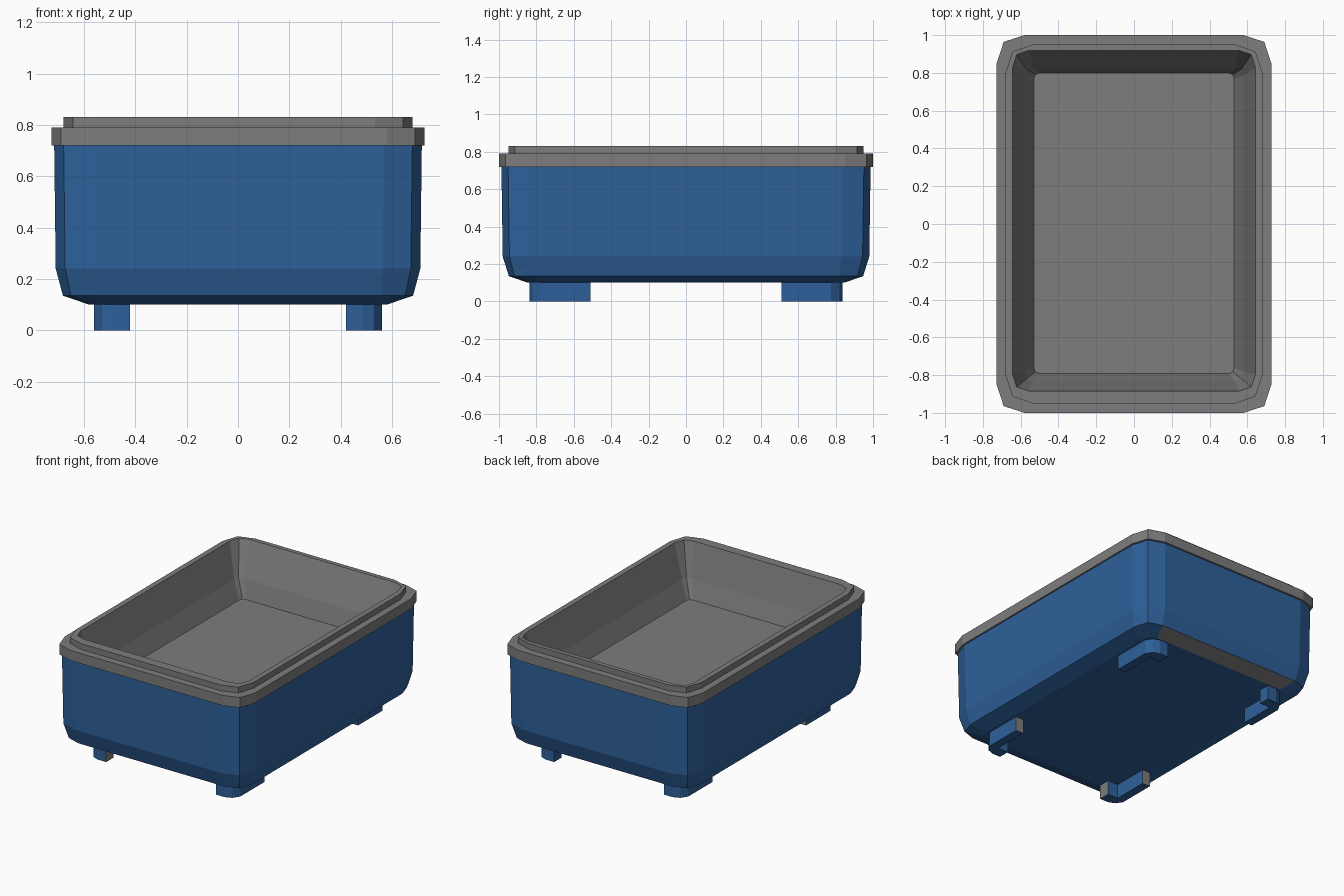
import bpy, bmesh

if "Cube" in bpy.data.objects:
    bpy.data.objects.remove(bpy.data.objects["Cube"])


def material(name, rgb):
    m = bpy.data.materials.new(name)
    m.diffuse_color = (*rgb, 1)
    m.use_nodes = True
    m.node_tree.nodes["Principled BSDF"].inputs["Base Color"].default_value = m.diffuse_color
    return m


BLUE = material("blue plastic", (0.027, 0.118, 0.325))
GREY = material("grey plastic", (0.205, 0.205, 0.205))


def ring(hx, hy, z, k=1.0, yo=0.0):
    """Rectangle with two-segment corners; k scales the corner cut."""
    q = [(hx, hy - 0.15 * k), (hx - 0.037 * k, hy - 0.036 * k), (hx - 0.147 * k, hy)]
    pts = q + [(-x, y) for x, y in reversed(q)]
    pts += [(-x, -y) for x, y in q] + [(x, -y) for x, y in reversed(q)]
    return [(x, y + yo, z) for x, y in pts]


def finish(name, bm, mats):
    me = bpy.data.meshes.new(name)
    bm.to_mesh(me)
    bm.free()
    for m in mats:
        me.materials.append(m)
    ob = bpy.data.objects.new(name, me)
    bpy.context.collection.objects.link(ob)
    return ob


def loft(rings, cap_first=False, cap_last=False):
    bm = bmesh.new()
    loops = [[bm.verts.new(p) for p in r] for r in rings]
    n = len(loops[0])
    for a, b in zip(loops, loops[1:]):
        for i in range(n):
            j = (i + 1) % n
            bm.faces.new((a[i], a[j], b[j], b[i]))
    if cap_first:
        bm.faces.new(list(reversed(loops[0])))
    if cap_last:
        bm.faces.new(loops[-1])
    bm.normal_update()
    return bm


# outer tub shell, with a grey strip along the lower rear bevel
bm = loft([
    ring(0.58, 0.845, 0.10, 0.45),
    ring(0.682, 0.947, 0.135, 0.85),
    ring(0.71, 0.98, 0.24),
    ring(0.716, 0.987, 0.725),
], cap_first=True)
for f in bm.faces:
    c = f.calc_center_median()
    if 0.105 < c.z < 0.13 and c.y > 0.8 and abs(c.x) < 0.1:
        f.material_index = 1
finish("outer_tub", bm, [BLUE, GREY])

# rim, raised lip, inner basin walls and floor as one grey liner
bm = loft([
    ring(0.70, 0.97, 0.72),
    ring(0.727, 1.0, 0.72),
    ring(0.727, 1.0, 0.79),
    ring(0.68, 0.95, 0.79),
    ring(0.68, 0.95, 0.83),
    ring(0.643, 0.902, 0.83, 0.6, 0.017),
    ring(0.58, 0.83, 0.60, 0.3),
    ring(0.53, 0.795, 0.475, 0.2, 0.004),
], cap_last=True)
finish("rim_and_basin", bm, [GREY])

# four L-shaped corner feet; the open ends of the front pair are grey
FOOT = [(0.56, 0.51), (0.56, 0.775), (0.53, 0.82), (0.485, 0.838), (0.42, 0.838),
        (0.42, 0.76), (0.50, 0.76), (0.50, 0.51)]
for sx in (-1, 1):
    for sy in (-1, 1):
        pts = [(sx * x, sy * y) for x, y in FOOT]
        if sx * sy < 0:
            pts.reverse()
        bm = loft([[(x, y, z) for x, y in pts] for z in (0.0, 0.105)], True, True)
        for f in bm.faces:
            c = f.calc_center_median()
            if sy < 0 and abs(f.normal.z) < 0.5 and (abs(c.y) < 0.515 or abs(c.x) < 0.425):
                f.material_index = 1
        name = ("rear" if sy > 0 else "front") + ("_right" if sx > 0 else "_left") + "_foot"
        finish(name, bm, [BLUE, GREY])
